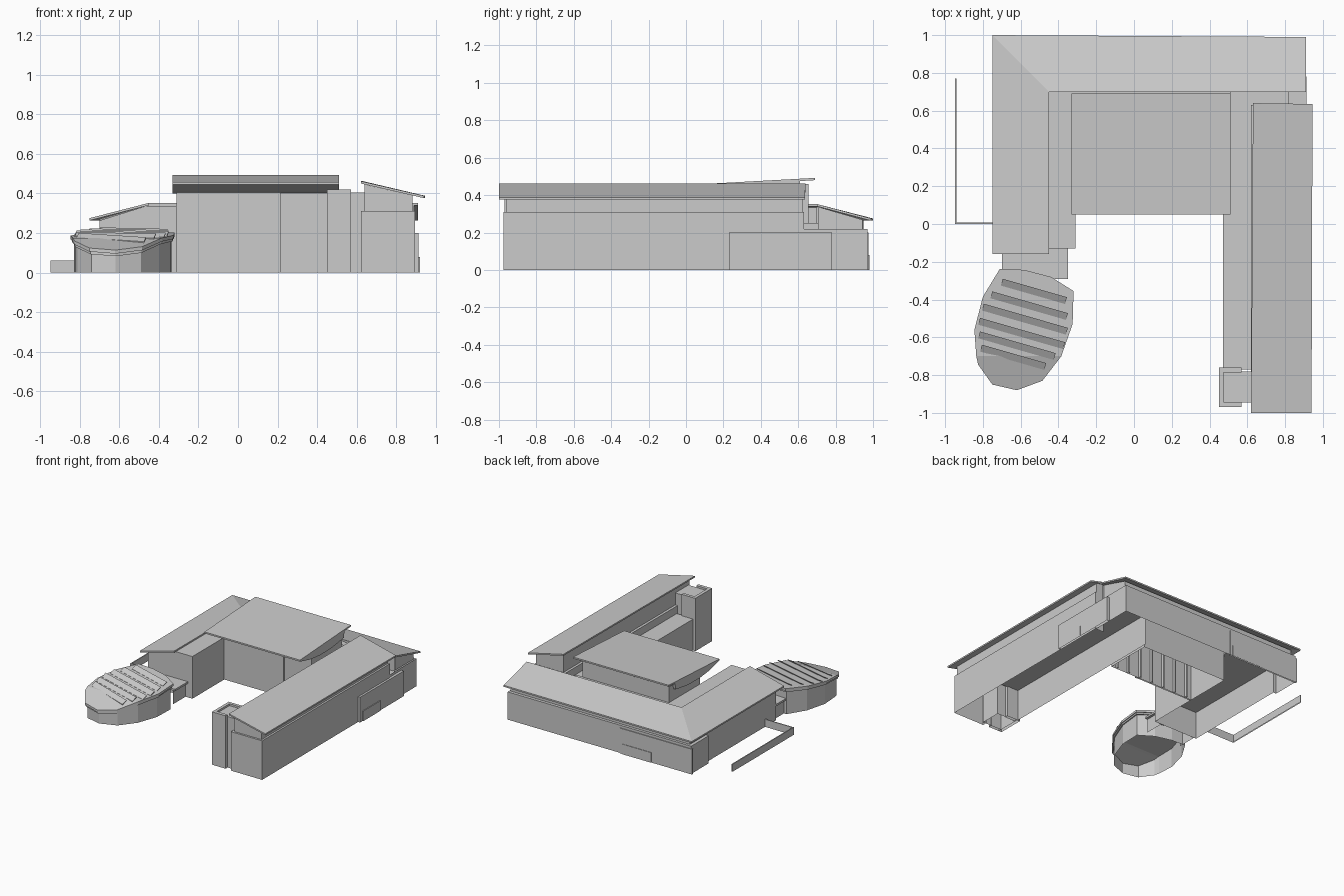
import bpy, math

if "Cube" in bpy.data.objects:
    bpy.data.objects.remove(bpy.data.objects["Cube"])


def make(name, verts, faces):
    mesh = bpy.data.meshes.new(name)
    mesh.from_pydata(verts, [], faces)
    mesh.update()
    ob = bpy.data.objects.new(name, mesh)
    bpy.context.collection.objects.link(ob)
    return ob


def solid(name, top, faces=None, drop=None, base=0.0, floor=True):
    """Top surface (counter-clockwise faces) closed down to a base height or by a thickness."""
    faces = faces or [list(range(len(top)))]
    n = len(top)
    low = [(x, y, z - drop if drop is not None else base) for x, y, z in top]
    edges = {(f[i], f[(i + 1) % len(f)]) for f in faces for i in range(len(f))}
    sides = [[a + n, b + n, b, a] for a, b in sorted(edges) if (b, a) not in edges]
    under = [[i + n for i in reversed(f)] for f in faces] if floor else []
    return make(name, list(top) + low, faces + sides + under)


def box(name, x0, x1, y0, y1, z0, z1):
    # boxes on the ground are open shells underneath
    top = [(x0, y0, z1), (x1, y0, z1), (x1, y1, z1), (x0, y1, z1)]
    return solid(name, top, base=z0, floor=z0 > 0)


def walls(name, path, z0, z1):
    """Vertical wall sheet along an open path."""
    n = len(path)
    verts = [(x, y, z) for z in (z0, z1) for x, y in path]
    return make(name, verts, [[i, i + 1, i + 1 + n, i + n] for i in range(n - 1)])


def plate(name, x0, x1, y0, y1, z):
    return make(name, [(x0, y0, z), (x1, y0, z), (x1, y1, z), (x0, y1, z)], [[0, 1, 2, 3]])


def extrude_x(name, profile, x0, x1):
    """Extrude a counter-clockwise (y, z) profile along x."""
    n = len(profile)
    verts = [(x, y, z) for x in (x0, x1) for y, z in profile]
    faces = [list(reversed(range(n))), [i + n for i in range(n)]]
    faces += [[i, i + n, (i + 1) % n + n, (i + 1) % n][::-1] for i in range(n)]
    return make(name, verts, faces)


# L-shaped north and west wing: hipped roof, clerestory and lower walls
L_FACES = [[0, 1, 2, 3], [3, 2, 5, 4]]
solid("hipped_roof", [(-.75, -.16, .275), (-.45, -.16, .352), (-.45, .70, .352),
                      (-.75, 1.0, .275), (.91, .99, .275), (.91, .70, .352)],
      L_FACES, drop=.012)
solid("upper_walls", [(-.70, -.13, .263), (-.46, -.13, .338), (-.46, .705, .338),
                      (-.70, .95, .268), (.88, .945, .268), (.88, .705, .338)],
      L_FACES, base=.22)
walls("lower_walls", [(.89, .63), (.89, .97), (-.725, .97), (-.725, .75), (-.70, .75),
                      (-.70, -.13), (-.31, -.13), (-.31, .655)], 0, .22)
plate("north_ledge", -.725, .89, .93, .97, .22)
plate("corner_ledge", -.725, -.69, .75, .97, .22)
box("west_inner_block", -.46, -.31, -.13, .70, .22, .335)
walls("north_inner_wall", [(.45, .70), (.89, .70)], .22, .34)
plate("north_inner_roof", -.46, .51, .65, .71, .335)
box("north_panel", -.735, -.10, .96, .976, 0, .20)
box("north_hatch", -.38, -.12, .97, .98, 0, .08)

# central hall
box("hall_walls", -.31, .45, .28, .655, 0, .46)
box("hall_front_panel", -.31, .20, .27, .281, 0, .41)
box("hall_front_post", .20, .215, .265, .281, 0, .41)
for i in range(7):
    x = -.26 + i * .11
    box("hall_fin", x, x + .012, .279, .30, 0, .40)
extrude_x("hall_roof", [(.05, .445), (.17, .415), (.30, .40), (.45, .402), (.60, .425),
                        (.61, .475), (.69, .48), (.69, .492), (.05, .457)], -.33, .51)

# east wing: single-pitch roof, clerestory, lower walls and corridor
solid("east_roof", [(.62, -1, .462), (.94, -1, .388), (.945, .635, .388), (.63, .64, .462)], drop=.012)
solid("east_upper_walls", [(.64, -.96, .445), (.88, -.96, .39), (.88, .625, .39), (.64, .625, .445)],
      base=.31)
walls("east_wing_walls", [(.62, -.94), (.62, -.975), (.895, -.975), (.895, .63), (.82, .63)], 0, .31)
plate("east_wing_ledge", .62, .895, -.975, .63, .31)
walls("east_inner_band", [(.82, .63), (.62, .63), (.62, -.94)], .25, .31)
walls("corridor_wall", [(.47, .69), (.47, -.77)], 0, .25)
plate("corridor_roof", .47, .62, -.77, .71, .25)
plate("link_roof", .62, .82, .63, .71, .25)
plate("link_low_roof", .82, .912, .63, .78, .20)
walls("link_step", [(.82, .63), (.82, .71)], .20, .25)
walls("east_panel_side", [(.895, .23), (.912, .23), (.912, .78), (.89, .78)], 0, .20)
plate("east_panel_top", .89, .912, .23, .63, .20)
walls("east_hatch_side", [(.912, .26), (.918, .26), (.918, .48), (.912, .48)], 0, .08)
plate("east_hatch_top", .912, .918, .26, .48, .08)

# stair tower: core with a raised C-shaped surround
box("tower_core", .475, .645, -.945, -.78, 0, .405)
box("tower_side", .45, .475, -.97, -.76, 0, .42)
box("tower_front", .475, .57, -.97, -.943, 0, .42)
box("tower_back", .475, .57, -.785, -.76, 0, .42)

# faceted oval pavilion with a kinked sloping roof
OVAL = [(-.835, -.70), (-.825, -.745), (-.75, -.85), (-.62, -.88), (-.485, -.83), (-.385, -.70),
        (-.325, -.53), (-.32, -.355), (-.44, -.28), (-.58, -.243), (-.71, -.237),
        (-.80, -.385), (-.845, -.56)]
OVAL_FACES = [[0, 1, 2, 3, 4, 5], [0, 5, 6, 7, 8, 9, 10, 11, 12]]


def roof_z(y):
    return .175 + (y + .70) * (.08 if y > -.70 else .34)


def oval(name, scale, lift, **kw):
    pts = []
    for x, y in OVAL:
        pts.append((-.583 + (x + .583) * scale, -.56 + (y + .56) * scale, roof_z(y) + lift))
    solid(name, pts, OVAL_FACES, **kw)


oval("pavilion_roof", 1.0, 0, drop=.018)
oval("pavilion_eave", .975, -.016, drop=.015)
oval("pavilion_walls", .94, -.029, base=0, floor=False)
for x in (-.68, -.37):
    walls("pavilion_link_wall", [(x, -.13), (x, -.29)], 0, .11)
box("pavilion_link_roof", -.70, -.35, -.29, -.13, .11, .125)

# sawtooth skylights: left end, its y, and right end of each bar
BARS = [(-.70, -.308, -.36), (-.755, -.375, -.355), (-.80, -.44, -.355),
        (-.82, -.515, -.37), (-.82, -.587, -.42), (-.81, -.657, -.47)]
for x0, y0, x1 in BARS:
    y1 = y0 - (x1 - x0) * math.tan(math.radians(16))
    h = .018
    z0, z1 = roof_z(y0), roof_z(y1)
    solid("skylight", [(x0 - .005, y0 - h, z0), (x1 - .005, y1 - h, z1),
                       (x1 + .005, y1 + h, z1 + .022), (x0 + .005, y0 + h, z0 + .022)],
          drop=.006)

# low garden wall
box("garden_wall_side", -.948, -.94, 0, .77, 0, .06)
box("garden_wall_end", -.94, -.70, 0, .008, 0, .06)
